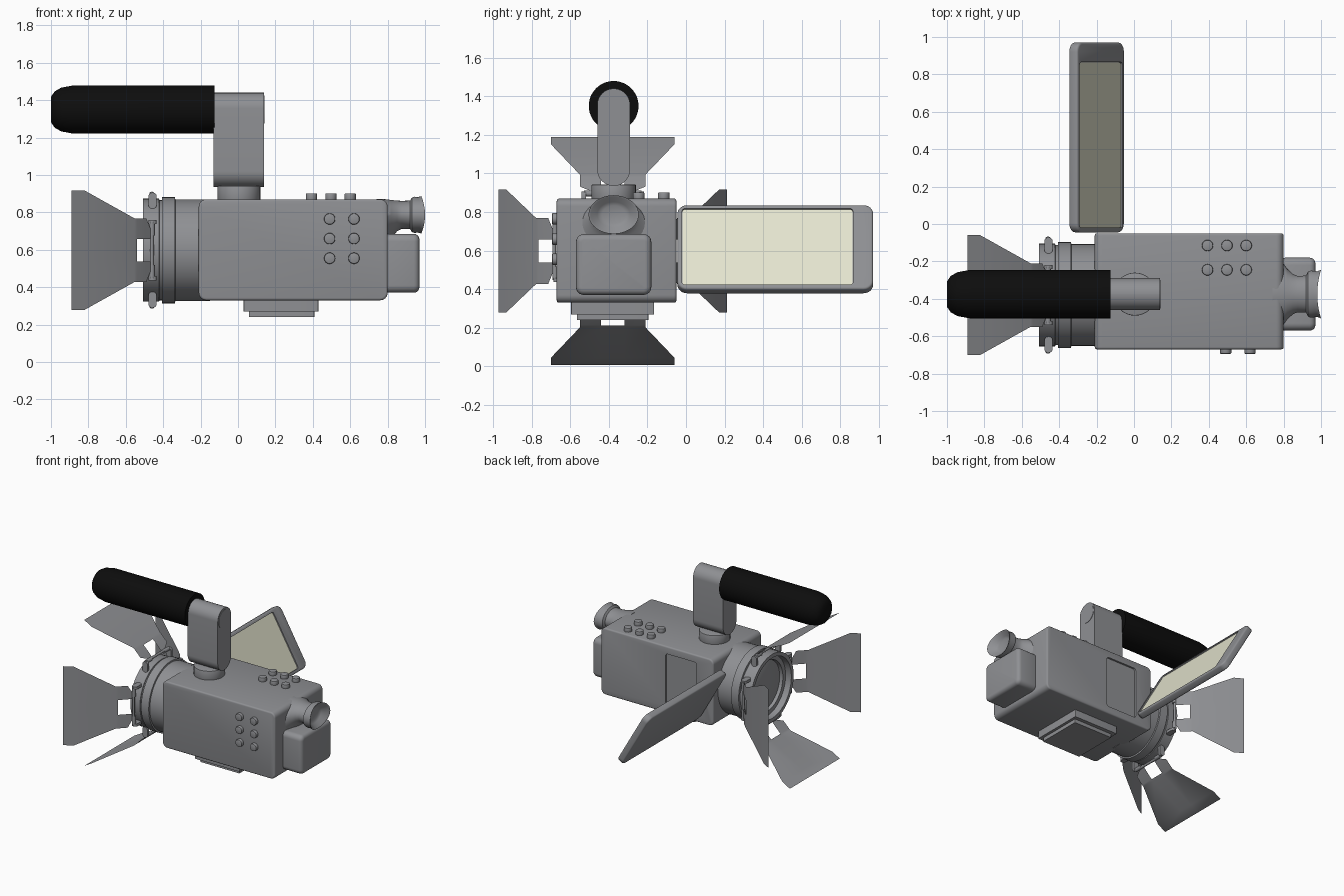
import bpy, bmesh, math
from mathutils import Matrix, Vector

if "Cube" in bpy.data.objects:
    bpy.data.objects.remove(bpy.data.objects["Cube"])


def material(name, rgb):
    m = bpy.data.materials.new(name)
    m.diffuse_color = (*rgb, 1)
    m.use_nodes = True
    m.node_tree.nodes["Principled BSDF"].inputs["Base Color"].default_value = m.diffuse_color
    return m


GREY = material("camera_grey", (0.275, 0.28, 0.295))
BLACK = material("foam_black", (0.004, 0.004, 0.004))
CREAM = material("screen_cream", (0.78, 0.78, 0.62))


def activate(ob):
    bpy.ops.object.select_all(action='DESELECT')
    ob.select_set(True)
    bpy.context.view_layer.objects.active = ob


def finish(name, bm, mat, bevel=0, segs=3, matrix=Matrix()):
    bmesh.ops.recalc_face_normals(bm, faces=bm.faces[:])
    me = bpy.data.meshes.new(name)
    bm.to_mesh(me)
    bm.free()
    me.transform(matrix)
    ob = bpy.data.objects.new(name, me)
    bpy.context.collection.objects.link(ob)
    me.materials.append(mat)
    activate(ob)
    if bevel:
        b = ob.modifiers.new("bevel", 'BEVEL')
        b.width, b.segments, b.limit_method = bevel, segs, 'ANGLE'
        b.angle_limit = math.radians(40)
        bpy.ops.object.modifier_apply(modifier=b.name)
    bpy.ops.object.shade_smooth_by_angle(angle=math.radians(35))
    return ob


def frame(x, y, origin):
    """Matrix whose local x and y follow the given axes; z is their cross product."""
    x, y = Vector(x), Vector(y)
    m = Matrix((x, y, x.cross(y))).transposed().to_4x4()
    m.translation = origin
    return m


def plate(name, w, h, t, corner, matrix, mat=GREY, bevel=0, segs=3, n=7):
    """Rounded rectangle, centred in its plane, extruded from 0 to t along local z."""
    bm = bmesh.new()
    vs = []
    for k in range(4):
        cx = (w / 2 - corner) * (1 if k in (0, 3) else -1)
        cy = (h / 2 - corner) * (1 if k < 2 else -1)
        for i in range(n):
            a = math.pi / 2 * (k + i / (n - 1))
            vs.append(bm.verts.new((cx + corner * math.cos(a), cy + corner * math.sin(a), 0)))
    bmesh.ops.remove_doubles(bm, verts=vs, dist=1e-5)
    f = bm.faces.new([v for v in vs if v.is_valid])
    ext = bmesh.ops.extrude_face_region(bm, geom=[f])
    bmesh.ops.translate(bm, vec=(0, 0, t), verts=[g for g in ext['geom'] if isinstance(g, bmesh.types.BMVert)])
    return finish(name, bm, mat, bevel, segs, matrix)


def tube(name, rings, cy, cz, mat=GREY, sz=1.0, n=48, cup=0):
    """Stack of rings (x, radius, optional z shift) around an x axis."""
    bm = bmesh.new()
    loops = []
    for ring in rings:
        x, r, dz = (*ring, 0)[:3]
        loop = []
        for i in range(n):
            a = 2 * math.pi * i / n
            dx = -cup * math.sin(a) ** 2 if x > 0.97 else 0
            loop.append(bm.verts.new((x + dx, cy + r * math.cos(a), cz + dz + sz * r * math.sin(a))))
        loops.append(loop)
    for a, b in zip(loops, loops[1:]):
        for i in range(n):
            bm.faces.new((a[i], a[(i + 1) % n], b[(i + 1) % n], b[i]))
    bm.faces.new(loops[0])
    bm.faces.new(loops[-1])
    return finish(name, bm, mat)


def disc(name, r, t, matrix, bevel=0.006):
    bm = bmesh.new()
    bmesh.ops.create_cone(bm, cap_ends=True, segments=32, radius1=r, radius2=r, depth=t)
    return finish(name, bm, GREY, bevel, 2, matrix @ Matrix.Translation((0, 0, t / 2)))


def carve(ob, cutter):
    m = ob.modifiers.new("recess", 'BOOLEAN')
    m.operation, m.object, m.solver = 'DIFFERENCE', cutter, 'EXACT'
    activate(ob)
    bpy.ops.object.modifier_apply(modifier=m.name)
    bpy.data.objects.remove(cutter)
    bpy.ops.object.shade_smooth_by_angle(angle=math.radians(35))


CY, CZ = -0.38, 0.598        # optical axis
X, Y, Z = (1, 0, 0), (0, 1, 0), (0, 0, 1)

# Body with key panel recess at the front and screen recess at the back
body = plate("body", 1.01, 0.54, 0.62, 0.04, frame(X, Z, (0.295, -0.05, 0.6)), bevel=0.012)
carve(body, plate("key_cut", 0.30, 0.465, 0.1, 0.025, frame(X, Z, (0.56, -0.56, 0.597))))
body_panel = plate("key_panel", 0.296, 0.461, 0.1, 0.024, frame(X, Z, (0.56, -0.558, 0.597)), bevel=0.004, segs=1)
carve(body, plate("dock_cut", 0.28, 0.42, 0.1, 0.02, frame(X, Z, (0.08, 0.035, 0.6))))

# Buttons on the side and on top
for x in (0.49, 0.62):
    for z in (0.555, 0.66, 0.765):
        disc("side_button", 0.03, 0.045, frame(X, Z, (x, -0.65, z)))
for x in (0.393, 0.497, 0.6):
    for y in (-0.115, -0.245):
        disc("top_button", 0.03, 0.045, frame(X, Y, (x, y, 0.857)))

# Tripod foot
plate("foot_upper", 0.40, 0.43, 0.08, 0.005, frame(X, Y, (0.23, CY, 0.27)))
plate("foot_lower", 0.35, 0.37, 0.05, 0.005, frame(X, Y, (0.233, CY, 0.24)))

# Battery and viewfinder
plate("battery", 0.39, 0.315, 0.19, 0.04, frame(Y, Z, (0.78, -0.375, 0.528)), bevel=0.03, segs=4)
tube("viewfinder", [(0.74, 0.17, -0.045), (0.80, 0.162, -0.042), (0.82, 0.135, -0.025), (0.85, 0.107, -0.006),
                    (0.875, 0.097), (0.92, 0.099), (0.93, 0.12), (0.945, 0.126), (0.98, 0.122), (1.0, 0.13),
                    (0.995, 0.118), (0.95, 0.085), (0.94, 0.06)], -0.375, 0.787, sz=0.77, cup=0.02)

# Lens barrel with stepped front recess and domed glass
tube("lens", [(-0.15, 0.272), (-0.335, 0.272), (-0.337, 0.284), (-0.405, 0.284), (-0.407, 0.268), (-0.42, 0.268),
              (-0.422, 0.275), (-0.508, 0.275), (-0.508, 0.245), (-0.46, 0.24), (-0.46, 0.205), (-0.43, 0.2)], CY, CZ)
tube("lens_glass", [(-0.42, 0.202), (-0.435, 0.2), (-0.447, 0.15), (-0.454, 0.09), (-0.457, 0.03)], CY, CZ)

# Four barn doors with hinges, turned around the optical axis
for k, side in enumerate(("top", "front", "bottom", "back")):
    turn = Matrix.Translation((0, CY, CZ)) @ Matrix.Rotation(k * math.pi / 2, 4, 'X')
    bm = bmesh.new()
    rows = [(-0.462, 0.305, 0.1), (-0.49, 0.334, 0.17), (-0.54, 0.385, 0.17), (-0.553, 0.396, 0.17),
            (-0.822, 0.553, 0.32), (-0.89, 0.592, 0.32)]
    grid = [[bm.verts.new((x, t, r)) for t in (-w, -0.06, 0.06, w)] for x, r, w in rows]
    for i in range(5):
        for j in range(3):
            if i > 1 or j != 1:       # notch between the hinge tabs
                bm.faces.new((grid[i][j], grid[i][j + 1], grid[i + 1][j + 1], grid[i + 1][j]))
    bmesh.ops.solidify(bm, geom=bm.faces[:], thickness=0.004)
    finish(side + "_barn_door", bm, GREY, matrix=turn)
    plate(side + "_hinge_pin", 0.02, 0.02, 0.30, 0.0095,
          turn @ frame(X, Z, (-0.46, 0.15, 0.303)), n=4)
    for t in (-0.15, 0.15):
        plate(side + "_hinge_lug", 0.045, 0.085, 0.022, 0.02, turn @ frame(X, Z, (-0.457, t + 0.011, 0.265)), n=5)
        plate(side + "_hinge_knuckle", 0.03, 0.03, 0.06, 0.0145, turn @ frame(X, Z, (-0.46, t * 0.73 + 0.03, 0.298)), n=5)

# Flip-out screen, leaning back by 30 degrees
s, c = 0.5, math.cos(math.radians(30))
lean = frame(Y, (-s, 0, c), (-0.20, 0.463, 0.607))
screen = plate("screen_frame", 1.015, 0.505, 0.055, 0.05, lean @ Matrix.Translation((0, 0, -0.0275)), bevel=0.012)
area = Matrix.Translation((-0.0405, 0, 0))
carve(screen, plate("screen_cut", 0.885, 0.456, 0.1, 0.015, lean @ area @ Matrix.Translation((0, 0, 0.016))))
plate("screen_display", 0.883, 0.454, 0.006, 0.014, lean @ area @ Matrix.Translation((0, 0, 0.013)), CREAM)

# Microphone mount and foam microphone
disc("mount_base", 0.115, 0.09, frame(X, Y, (0.005, -0.375, 0.852)), 0.004)
plate("mount_post", 0.17, 0.505, 0.27, 0.0849, frame(Y, Z, (-0.13, -0.375, 1.1875)), n=13)
tube("mount_cap", [(0.13, 0.076), (0.143, 0.076)], -0.375, 1.35)
tube("microphone", [(-0.125, 0.129), (-0.88, 0.129), (-0.945, 0.117), (-0.98, 0.097), (-1.0, 0.068)],
     -0.375, 1.35, BLACK)
